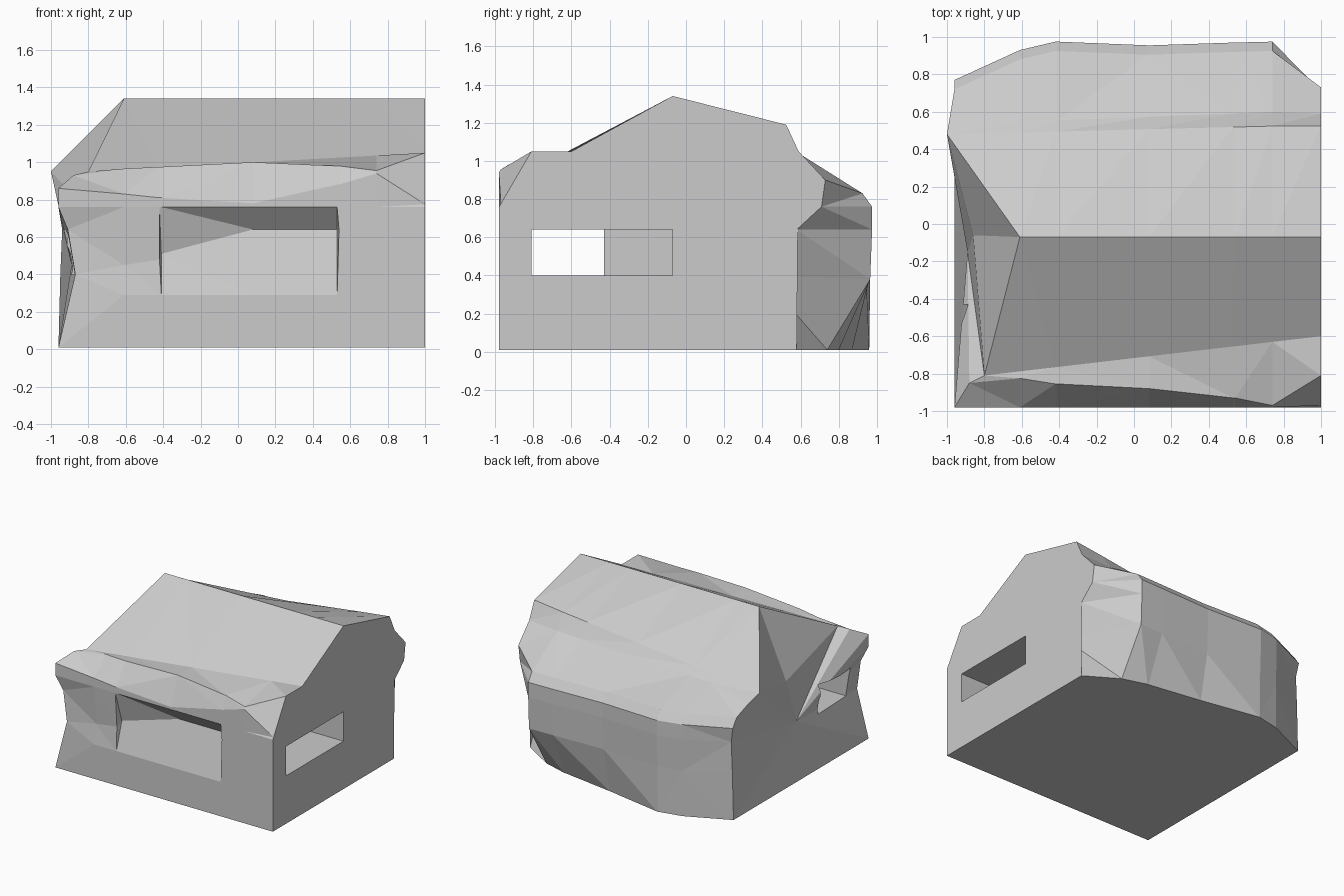
import bpy, bmesh

if "Cube" in bpy.data.objects:
    bpy.data.objects.remove(bpy.data.objects["Cube"])


def lerp(a, b, t):
    return a + (b - a) * t


def section(x, rec_y, rec_z, eave_z, lip_y, lip_z, back_y, foot_y):
    """Cross-section of the house at x, from front foot over the roof to back foot."""
    t = (1 - x) / 2
    u = (1 - x) / 1.8
    yz = [(-.98, .01), (-.98, .29), (rec_y, rec_z), (-.98, .76), (-.98, eave_z),
          (lip_y, lip_z), (lerp(-.6, -.81, u), lerp(1.05, .95, u)), (-.07, 1.34),
          (lerp(.53, .48, t), lerp(1.19, .95, t)), (lerp(.61, .53, t), lerp(1.05, .93, t)),
          (back_y - .05, .83), (back_y, .76), (back_y, .64), (back_y - .01, .38),
          (foot_y, .01)]
    return [(x, y, z) for y, z in yz]


# flat right gable wall
right_end = [(1, y, z) for y, z in [
    (-.98, .01), (-.98, .38), (-.98, .64), (-.98, .76), (-.97, .775), (-.81, 1.05),
    (-.6, 1.05), (-.07, 1.34), (.525, 1.19), (.59, 1.05), (.73, .9), (.71, .76),
    (.58, .64), (.4, .4), (.58, .01)]]

# pinched, hipped left end
left_end = [(-.96, -.98, .01), (-.87, -.96, .4), (-.91, -.95, .64), (-.96, -.98, .76),
            (-.96, -.98, .86), (-.88, -.85, .93), (-.8, -.81, .95), (-.86, -.06, .8),
            (-1, .48, .95), (-.98, .6, .9), (-.96, .72, .83), (-.96, .77, .76),
            (-.94, .76, .64), (-.95, .76, .4), (-.96, .76, .01)]

# sections between the ends: stepped recess in the front wall and wavy eaves
middle = [section(*s) for s in [
    (.74, -.98, .64, .94, -.97, .955, .975, .74),
    (.54, -.98, .64, .88, -.93, .98, .97, .80),
    (.53, -.87, .64, .88, -.93, .98, .97, .80),
    (.08, -.87, .64, .78, -.88, 1.0, .955, .87),
    (-.41, -.91, .51, .81, -.855, .975, .975, .96),
    (-.42, -.96, .48, .81, -.855, .975, .975, .96),
    (-.61, -.955, .45, .83, -.825, .965, .93, .92)]]

# house body skinned through the sections
bm = bmesh.new()
rings = [[bm.verts.new(p) for p in r] for r in [right_end] + middle + [left_end]]
n = len(right_end)
RIDGE = 7
for a, b in zip(rings, rings[1:]):
    for i in range(n):
        j = (i + 1) % n
        if b is rings[-1] and i == RIDGE - 1:      # front hip edge
            bm.faces.new((a[i], a[j], b[i]))
            bm.faces.new((a[j], b[j], b[i]))
        elif b is rings[-1] and i == RIDGE:        # back hip edge
            bm.faces.new((a[i], a[j], b[j]))
            bm.faces.new((a[i], b[j], b[i]))
        else:
            bm.faces.new((a[i], a[j], b[j], b[i]))
bm.faces.new(rings[0])
# left wall folds inward around a middle point
hub = bm.verts.new((-.89, -.15, .45))
last = rings[-1]
for i in range(n):
    bm.faces.new((last[i], last[(i + 1) % n], hub))
bmesh.ops.triangulate(bm, faces=bm.faces[:])
bmesh.ops.recalc_face_normals(bm, faces=bm.faces[:])
mesh = bpy.data.meshes.new("house_body")
bm.to_mesh(mesh)
bm.free()
house = bpy.data.objects.new("house_body", mesh)
bpy.context.collection.objects.link(house)


def cut(name, lo, hi):
    """Carve a box-shaped opening between two corners."""
    bpy.ops.mesh.primitive_cube_add(size=1, location=[(a + b) / 2 for a, b in zip(lo, hi)])
    box = bpy.context.object
    box.name = name
    box.scale = [b - a for a, b in zip(lo, hi)]
    box.hide_render = True
    box.display_type = 'WIRE'
    mod = house.modifiers.new(name, 'BOOLEAN')
    mod.operation = 'DIFFERENCE'
    mod.solver = 'EXACT'
    mod.object = box


# side window room, and the opening through the left wall
cut("window_room_cutter", (-.7, -.81, .4), (1.2, -.07, .64))
cut("left_opening_cutter", (-1.2, -.81, .4), (-.6, -.43, .64))
